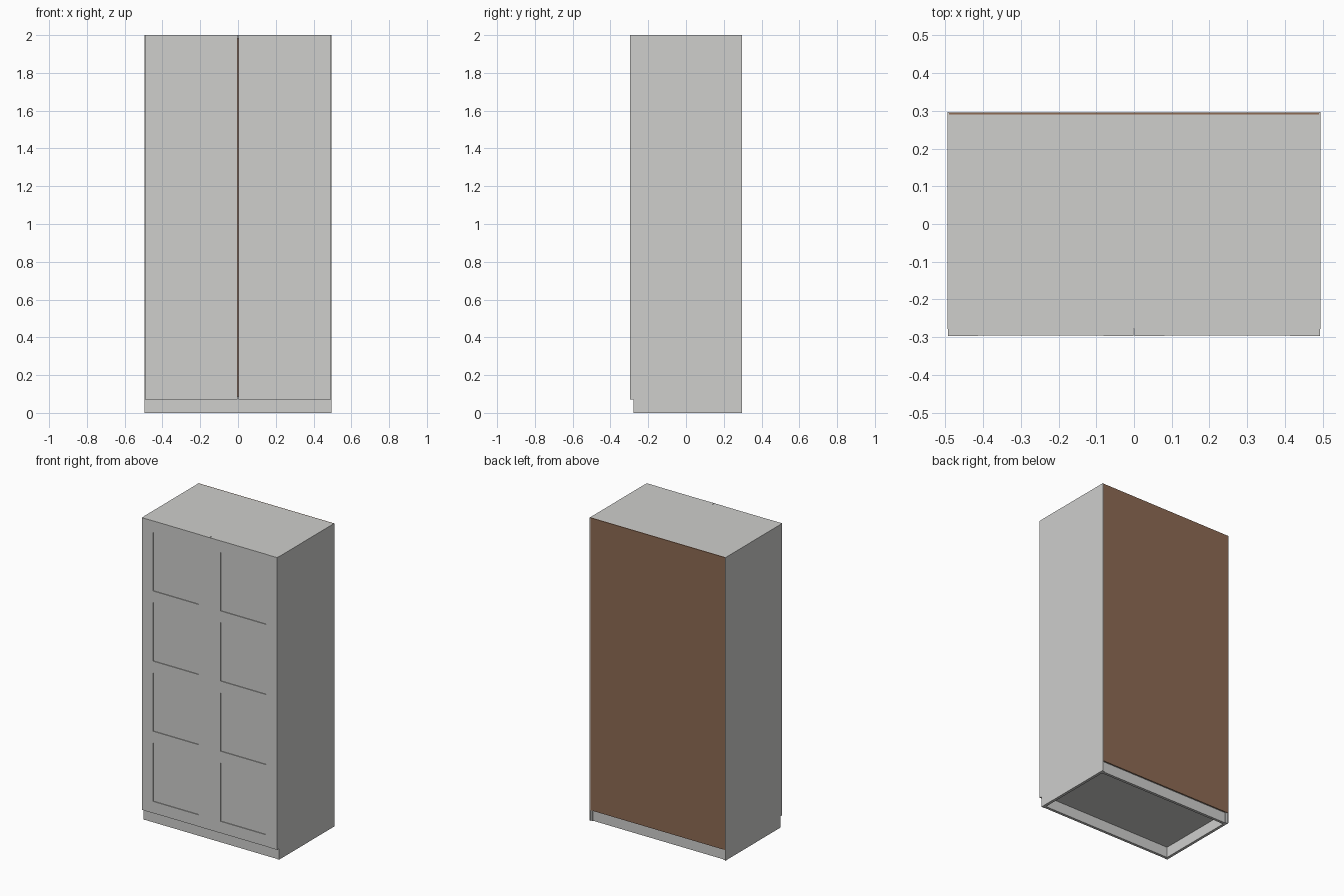
import bpy, bmesh

if "Cube" in bpy.data.objects:
    bpy.data.objects.remove(bpy.data.objects["Cube"])

def material(name, rgb):
    m = bpy.data.materials.new(name)
    m.diffuse_color = (*rgb, 1)
    m.use_nodes = True
    m.node_tree.nodes["Principled BSDF"].inputs["Base Color"].default_value = m.diffuse_color
    return m

GREY = material("light_grey", (0.62, 0.62, 0.605))
BROWN = material("brown_board", (0.27, 0.145, 0.087))

def boxes(name, mat, *extents):
    """One object made of boxes given as (x0, x1, y0, y1, z0, z1)."""
    bm = bmesh.new()
    for x0, x1, y0, y1, z0, z1 in extents:
        verts = bmesh.ops.create_cube(bm, size=1)["verts"]
        for v in verts:
            v.co = ((x0 + x1) / 2 + v.co.x * (x1 - x0),
                    (y0 + y1) / 2 + v.co.y * (y1 - y0),
                    (z0 + z1) / 2 + v.co.z * (z1 - z0))
    me = bpy.data.meshes.new(name)
    bm.to_mesh(me)
    bm.free()
    me.materials.append(mat)
    ob = bpy.data.objects.new(name, me)
    bpy.context.collection.objects.link(ob)
    return ob

W, D, H = 0.495, 0.297, 2.0      # half width, half depth, height
T = 0.018                        # board thickness
KICK = 0.07                      # plinth height
CARCASS = -0.278                 # front of the carcass, back of the doors
BACK = 0.291                     # seat of the back board
INNER = W - T

# Side panels, each with a thin lip that hides the edge of the back board
for side, s in (("left", -1), ("right", 1)):
    x0, x1 = sorted((s * INNER, s * W))
    l0, l1 = sorted((s * (W - 0.004), s * W))
    boxes(side + "_side", GREY, (x0, x1, CARCASS, BACK, 0, H),
          (l0, l1, BACK, D, 0, H))

# Top and bottom boards
boxes("top_board", GREY, (-INNER, INNER, CARCASS, BACK, H - T, H))
boxes("bottom_board", GREY, (-INNER, INNER, CARCASS, BACK, KICK, KICK + T))

# Front and back plinths, open underneath
boxes("front_plinth", GREY, (-INNER, INNER, CARCASS + 0.002, CARCASS + 0.002 + T, 0, KICK))
boxes("back_plinth", GREY, (-INNER, INNER, 0.268, 0.268 + T, 0, KICK))

# Back board
boxes("back_board", BROWN, (-W + 0.004, W - 0.004, BACK, D - 0.001, KICK, H))

# Framed doors with four recessed panels each
RAIL, Z0 = 0.077, KICK + 0.002
PANEL = (H - Z0 - 5 * RAIL) / 4
for side, x0, x1 in (("left", -W + 0.002, -0.0015), ("right", 0.0015, W - 0.002)):
    a, b = x0 + 0.079, x1 - 0.079
    boxes(side + "_door_stiles", GREY, (x0, a, -D, CARCASS, Z0, H),
          (b, x1, -D, CARCASS, Z0, H))
    rails = []
    for i in range(5):
        z = Z0 + i * (RAIL + PANEL)
        rails.append((a, b, -D + 0.001, CARCASS, z, z + RAIL))
    boxes(side + "_door_rails", GREY, *rails)
    boxes(side + "_door_panel", GREY,
          (a, b, -D + 0.006, CARCASS - 0.004, Z0 + 0.01, H - 0.01))
